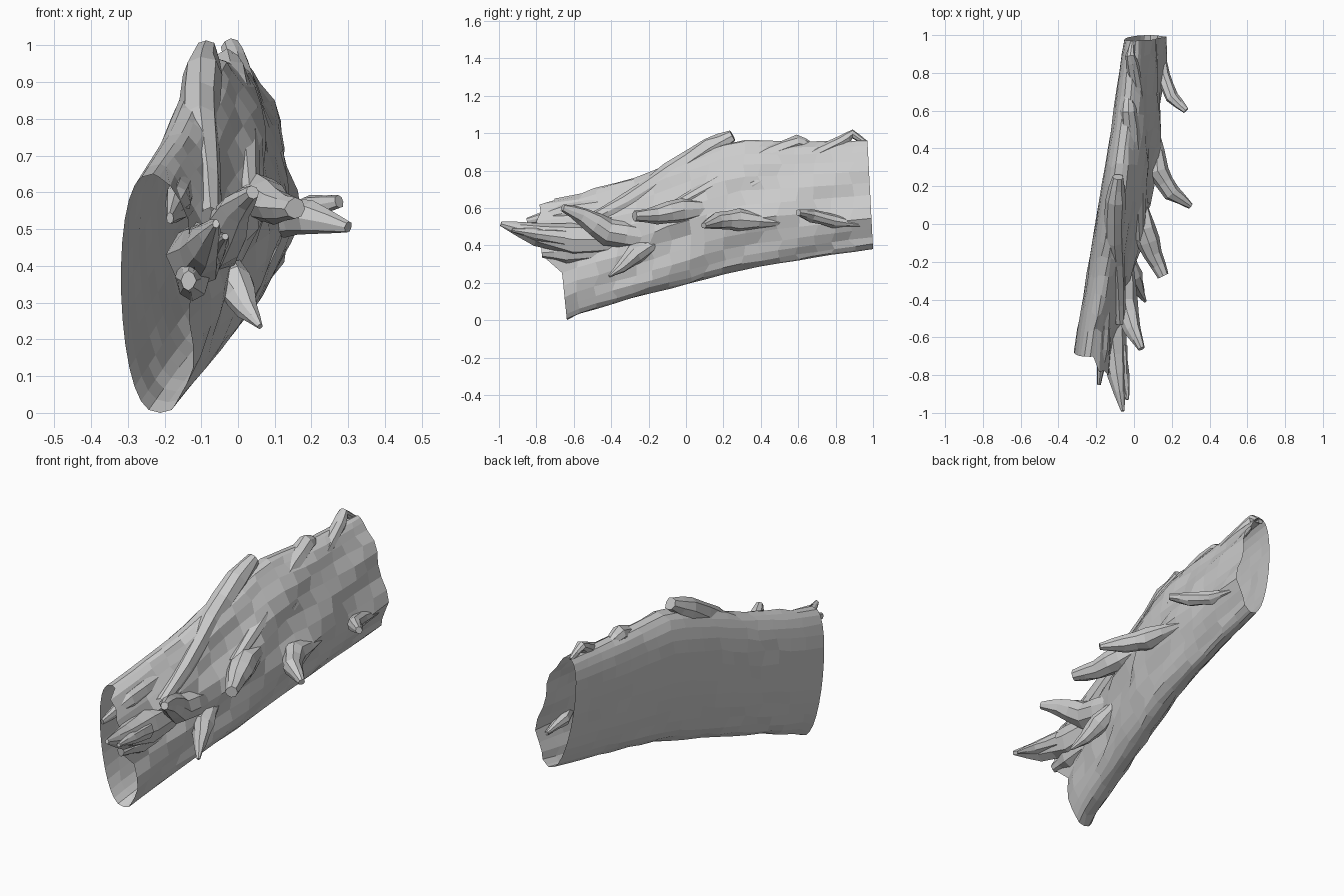
import bpy, bmesh, math, random
from mathutils import Vector

if "Cube" in bpy.data.objects:
    bpy.data.objects.remove(bpy.data.objects["Cube"])

random.seed(4)


def finish(bm, name):
    bmesh.ops.recalc_face_normals(bm, faces=bm.faces)
    me = bpy.data.meshes.new(name)
    bm.to_mesh(me)
    bm.free()
    ob = bpy.data.objects.new(name, me)
    bpy.context.collection.objects.link(ob)
    return ob


def skin(bm, rings, closed_end=False):
    n = len(rings[0])
    for a, b in zip(rings, rings[1:]):
        for i in range(n):
            j = (i + 1) % n
            bm.faces.new((a[i], a[j], b[j], b[i]))
    if closed_end:
        bm.faces.new(rings[-1])


def lerp_row(rows, y):
    for a, b in zip(rows, rows[1:]):
        if y <= b[0]:
            t = (y - a[0]) / (b[0] - a[0])
            return [p + (q - p) * t for p, q in zip(a, b)]
    return list(rows[-1])


# Hollow log: y, left x, right x, bottom z, top z, sideways lean of the top,
# roundness exponent of the lower right quarter
SECTIONS = [
    (-0.67, -0.318, -0.125, 0.00, 0.65, -0.01, 0.7),
    (-0.25, -0.245, -0.02, 0.125, 0.77, -0.015, 0.85),
    (0.05, -0.195, 0.06, 0.205, 0.89, -0.025, 1.0),
    (0.27, -0.155, 0.095, 0.262, 0.965, -0.03, 1.1),
    (0.60, -0.10, 0.12, 0.32, 0.955, -0.035, 1.2),
    (0.985, -0.04, 0.138, 0.38, 0.96, -0.04, 1.2),
]


def build_log():
    bm = bmesh.new()
    rings = []
    steps, n = 17, 28
    for k in range(steps + 1):
        y = -0.67 + 1.655 * k / steps
        _, xl, xr, z0, z1, lean, low = lerp_row(SECTIONS, y)
        ring = []
        for i in range(n):
            t = 2 * math.pi * i / n
            c, s = math.cos(t), math.sin(t)
            # fuller left side, tapering upper right shoulder
            power = 0.75 if c < 0 else (1.2 if s > 0 else low)
            cx = math.copysign(abs(c) ** power, c)
            x = (xl + xr) / 2 + (xr - xl) / 2 * cx + lean * s
            z = (z0 + z1) / 2 + (z1 - z0) / 2 * s
            yy = y
            # slanting grooves in the bark on the right, smooth on the left
            if c > 0.1:
                x += 0.012 * math.sin(7 * t - 9 * y) * c + random.uniform(-.004, .004)
                x += 0.025 * math.exp(-((z - 0.53) / 0.07) ** 2)
            # slanted end cuts with a torn front right rim
            if k == 0:
                yy -= 0.033 * s
                if c > 0.3 and s > -0.2:
                    yy -= random.uniform(0.07, 0.12)
            elif k == steps:
                yy -= 0.015 * s
            else:
                yy += random.uniform(-.02, .02)
            ring.append(bm.verts.new((x, yy, z)))
        rings.append(ring)
    skin(bm, rings)
    return finish(bm, "hollow_log")


# Broken branch: rings swept along a bent path of (x, y, z, radius)
def branch(name, path, tall=1.0, n=8):
    pts = []
    for a, b in zip(path, path[1:]):
        pts += [[p + (q - p) * f for p, q in zip(a, b)] for f in (0, 0.5)]
    pts.append(list(path[-1]))
    bm = bmesh.new()
    rings = []
    for k, p in enumerate(pts):
        lo, hi = pts[max(k - 1, 0)], pts[min(k + 1, len(pts) - 1)]
        d = (Vector(hi[:3]) - Vector(lo[:3])).normalized()
        side = d.cross(Vector((0, 0, 1))).normalized()
        up = side.cross(d)
        ring = []
        for i in range(n):
            t = 2 * math.pi * i / n
            r = p[3] * random.uniform(0.88, 1.1)
            ring.append(bm.verts.new(Vector(p[:3]) + side * r * math.cos(t)
                                     + up * r * tall * math.sin(t)))
        rings.append(ring)
    skin(bm, rings, True)
    return finish(bm, name)


build_log()

# Row of stubs on the right side, from back to front
branch("side_branch_back", [(.15, .93, .51, .01), (.155, .79, .53, .035),
                            (.20, .67, .56, .036), (.275, .60, .575, .018)])
branch("side_branch_middle", [(.11, .50, .52, .02), (.125, .28, .535, .06),
                              (.20, .165, .53, .045), (.30, .095, .505, .016)])
branch("side_branch_centre", [(.03, .15, .60, .03), (.05, -.02, .59, .068),
                              (.10, -.16, .56, .048), (.155, -.275, .555, .03)])
branch("lower_splinter", [(-.03, -.15, .42, .03), (-.01, -.27, .35, .055),
                          (.025, -.35, .28, .03), (.06, -.41, .235, .008)])
branch("side_branch_front", [(-.06, -.22, .44, .06), (-.05, -.42, .47, .075),
                             (-.005, -.56, .56, .045), (.04, -.66, .60, .02)])

# Long splintered branch reaching past the front end
branch("front_branch", [(-.11, -.35, .43, .05), (-.115, -.6, .43, .075),
                        (-.09, -.8, .46, .05), (-.06, -.99, .515, .01)], 1.25)
branch("front_splinter", [(-.08, -.65, .44, .045), (-.06, -.8, .46, .035),
                          (-.035, -.93, .48, .009)])
branch("front_upper_tongue", [(-.15, -.45, .60, .035), (-.165, -.66, .57, .035),
                              (-.185, -.85, .53, .01)], 1.5)
branch("front_lower_lump", [(-.11, -.45, .37, .03), (-.125, -.64, .37, .045),
                            (-.135, -.77, .36, .02)], 1.4)

# Raised bark ridges on the upper right, ending in knots on the crest
branch("crest_ridge_front", [(-.075, -.52, .53, .03), (-.085, -.32, .63, .04),
                             (-.105, -.08, .78, .055), (-.10, .13, .92, .055),
                             (-.085, .25, .985, .028)], 1.15)
branch("bark_ridge", [(.03, -.08, .60, .025), (.015, .18, .74, .045),
                      (-.015, .45, .89, .05), (-.03, .60, .945, .045),
                      (-.03, .67, .93, .02)])
branch("crest_ridge_back", [(.06, .35, .72, .02), (.03, .62, .85, .035),
                            (-.005, .83, .955, .035), (-.02, .89, .995, .025),
                            (-.01, .96, .95, .012)])
